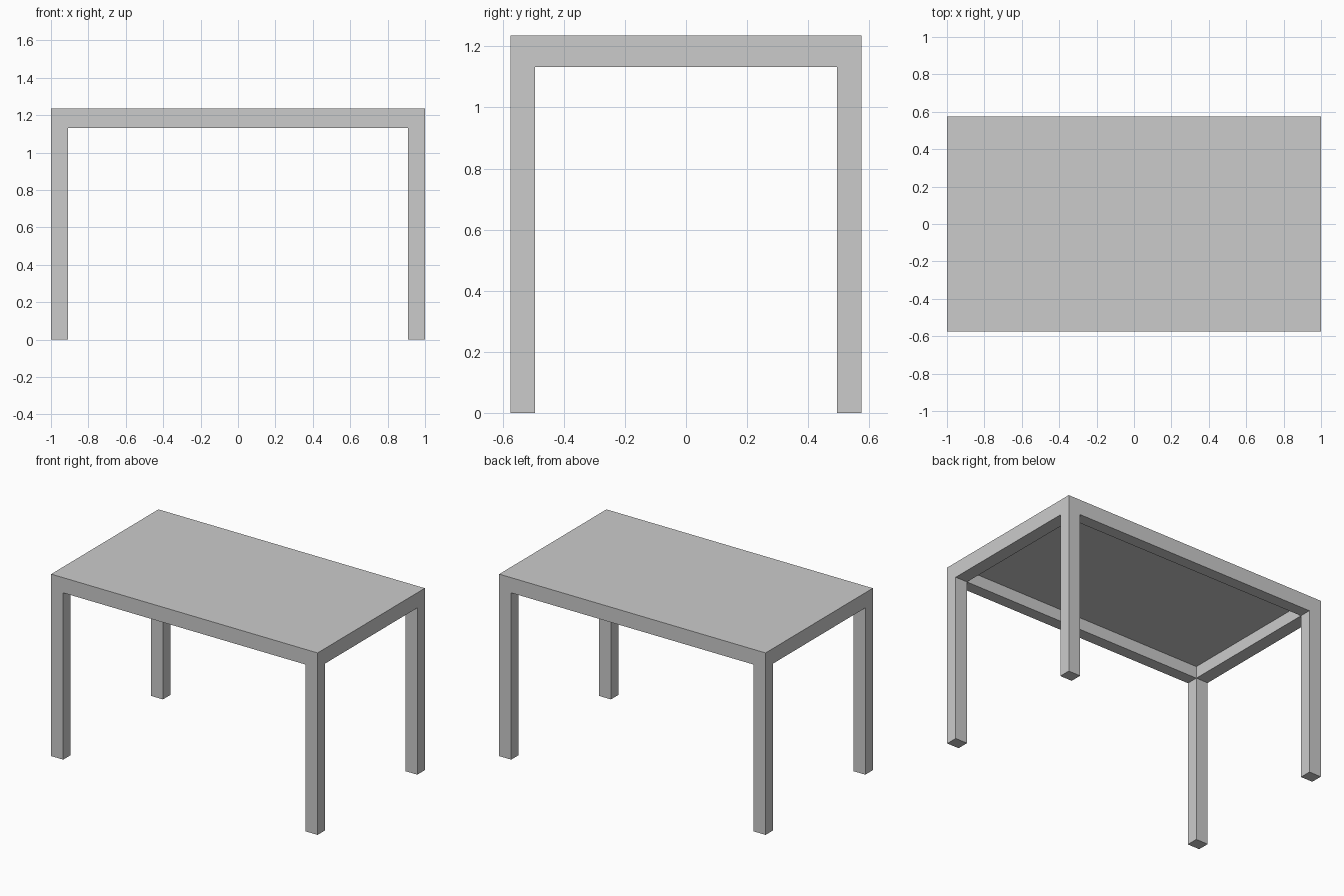
import bpy

if "Cube" in bpy.data.objects:
    bpy.data.objects.remove(bpy.data.objects["Cube"])

HX, HY, H = 1.0, 0.575, 1.235      # half length, half depth, height
LX, LY = 0.09, 0.08                # leg section
RAIL_Z, TOP_T = 1.132, 0.022       # underside of rails, panel thickness


def box(name, lo, hi):
    bpy.ops.mesh.primitive_cube_add(size=1, location=[(a + b) / 2 for a, b in zip(lo, hi)])
    ob = bpy.context.object
    ob.name = name
    ob.scale = [b - a for a, b in zip(lo, hi)]
    bpy.ops.object.transform_apply(location=False, rotation=False, scale=True)
    return ob


def span(sign, outer, width):
    """Range of a strip that ends at the outer edge on the given side."""
    return sorted((sign * outer, sign * (outer - width)))


for sx, xname in ((-1, "left"), (1, "right")):
    x0, x1 = span(sx, HX, LX)
    # Legs run to full height, flush with the top
    for sy, yname in ((-1, "front"), (1, "back")):
        y0, y1 = span(sy, HY, LY)
        box(f"{yname}_{xname}_leg", (x0, y0, 0), (x1, y1, H))
    # Short rails between the legs
    box(f"{xname}_rail", (x0, -HY + LY, RAIL_Z), (x1, HY - LY, H))

# Long rails under the panel
for sy, yname in ((-1, "front"), (1, "back")):
    y0, y1 = span(sy, HY, LY)
    box(f"{yname}_rail", (-HX + LX, y0, RAIL_Z), (HX - LX, y1, H - TOP_T))

# Top panel, flush with the end rails
box("table_top", (-HX + LX, -HY, H - TOP_T), (HX - LX, HY, H))
